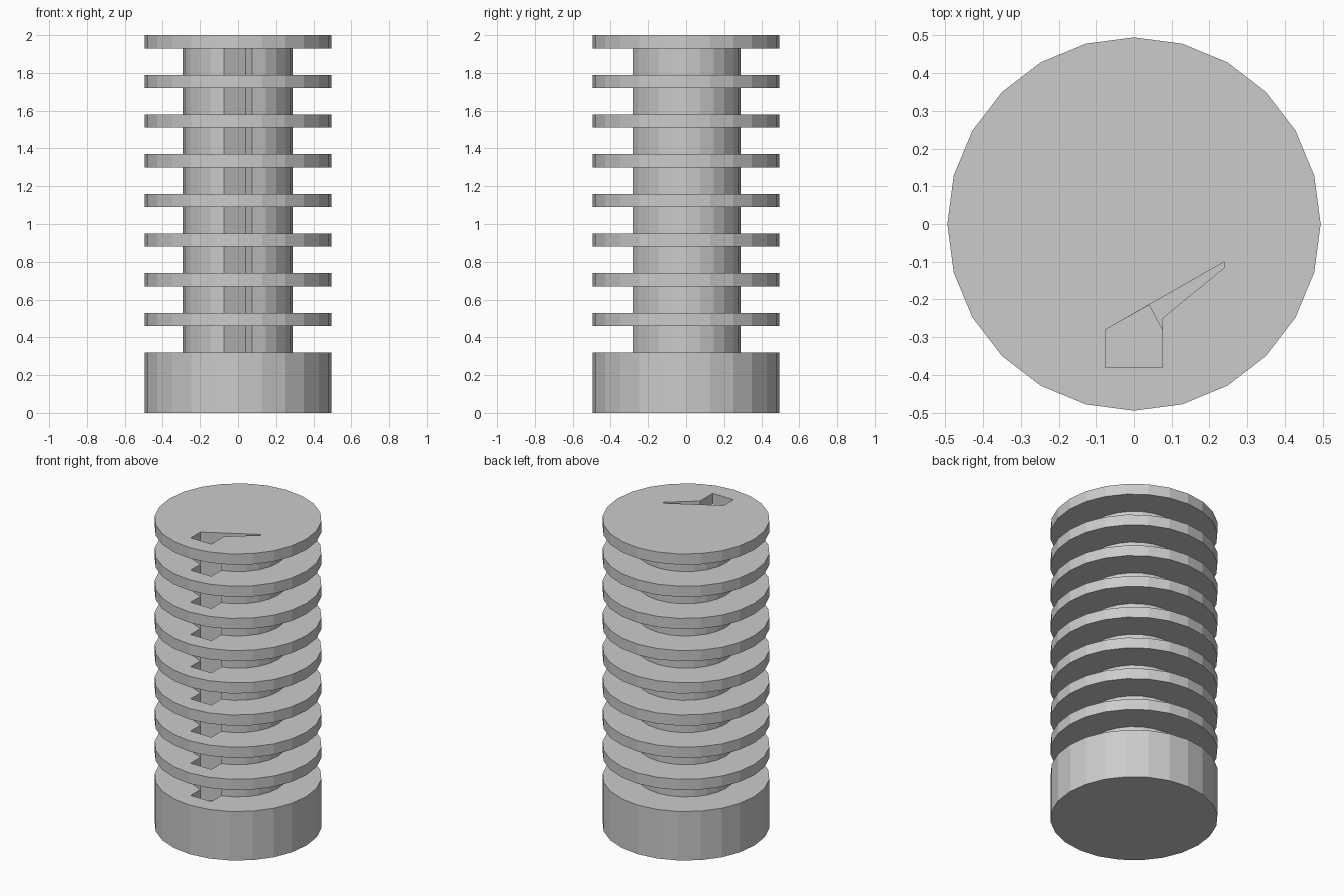
import bpy
import bmesh
import math

cube = bpy.data.objects.get("Cube")
if cube:
    bpy.data.objects.remove(cube, do_unlink=True)

SIDES = 24
FIN_R, CORE_R = 0.495, 0.29
FIN_H, PITCH, FINS = 0.07, 0.21, 9
TOP = 2.0

grey = bpy.data.materials.new("plain_grey")
grey.use_nodes = True
COLOUR = (0.6, 0.6, 0.6, 1)
grey.diffuse_color = COLOUR
grey.node_tree.nodes["Principled BSDF"].inputs["Base Color"].default_value = COLOUR


def prism(name, outline, z0, z1):
    """Extrude a flat outline from z0 to z1."""
    bm = bmesh.new()
    face = bm.faces.new([bm.verts.new((x, y, z0)) for x, y in outline])
    new = bmesh.ops.extrude_face_region(bm, geom=[face])["geom"]
    verts = [v for v in new if isinstance(v, bmesh.types.BMVert)]
    bmesh.ops.translate(bm, verts=verts, vec=(0, 0, z1 - z0))
    bmesh.ops.recalc_face_normals(bm, faces=bm.faces)
    mesh = bpy.data.meshes.new(name)
    bm.to_mesh(mesh)
    bm.free()
    mesh.materials.append(grey)
    obj = bpy.data.objects.new(name, mesh)
    bpy.context.collection.objects.link(obj)
    return obj


def circle(r):
    step = math.tau / SIDES
    return [(r * math.cos(i * step), r * math.sin(i * step)) for i in range(SIDES)]


def cut(obj, cutter):
    mod = obj.modifiers.new("slot", 'BOOLEAN')
    mod.operation = 'DIFFERENCE'
    mod.solver = 'EXACT'
    mod.object = cutter
    bpy.context.view_layer.objects.active = obj
    bpy.ops.object.modifier_apply(modifier=mod.name)


# Slot outlines: square keyway with angled pocket, and the top opening with its long sliver
HALF = 0.075
keyway = [(-HALF, -0.38), (HALF, -0.38), (HALF, -0.28), (0.04, -0.215), (-HALF, -0.28)]
opening = [(-HALF, -0.38), (HALF, -0.38), (HALF, -0.25),
           (0.24, -0.115), (0.24, -0.1), (-HALF, -0.28)]
base_top = TOP - (FINS - 1) * PITCH
floor = base_top - FIN_H
slot_cutter = prism("slot_cutter", keyway, floor, TOP + 0.1)
top_cutter = prism("top_cutter", opening, TOP - 2 * FIN_H, TOP + 0.1)

# Solid base with the lowest end of the slot in it
base = prism("base", circle(FIN_R), 0, base_top)
cut(base, slot_cutter)

# Central column, ending under the top fin
core = prism("core", circle(CORE_R), floor - 0.05, TOP - FIN_H)
cut(core, slot_cutter)

# Evenly spaced fins
for i in range(FINS - 1):
    z = TOP - i * PITCH
    fin = prism("top_fin" if i == 0 else f"fin_{i}", circle(FIN_R), z - FIN_H, z)
    cut(fin, top_cutter if i == 0 else slot_cutter)

for helper in (slot_cutter, top_cutter):
    bpy.data.objects.remove(helper, do_unlink=True)
